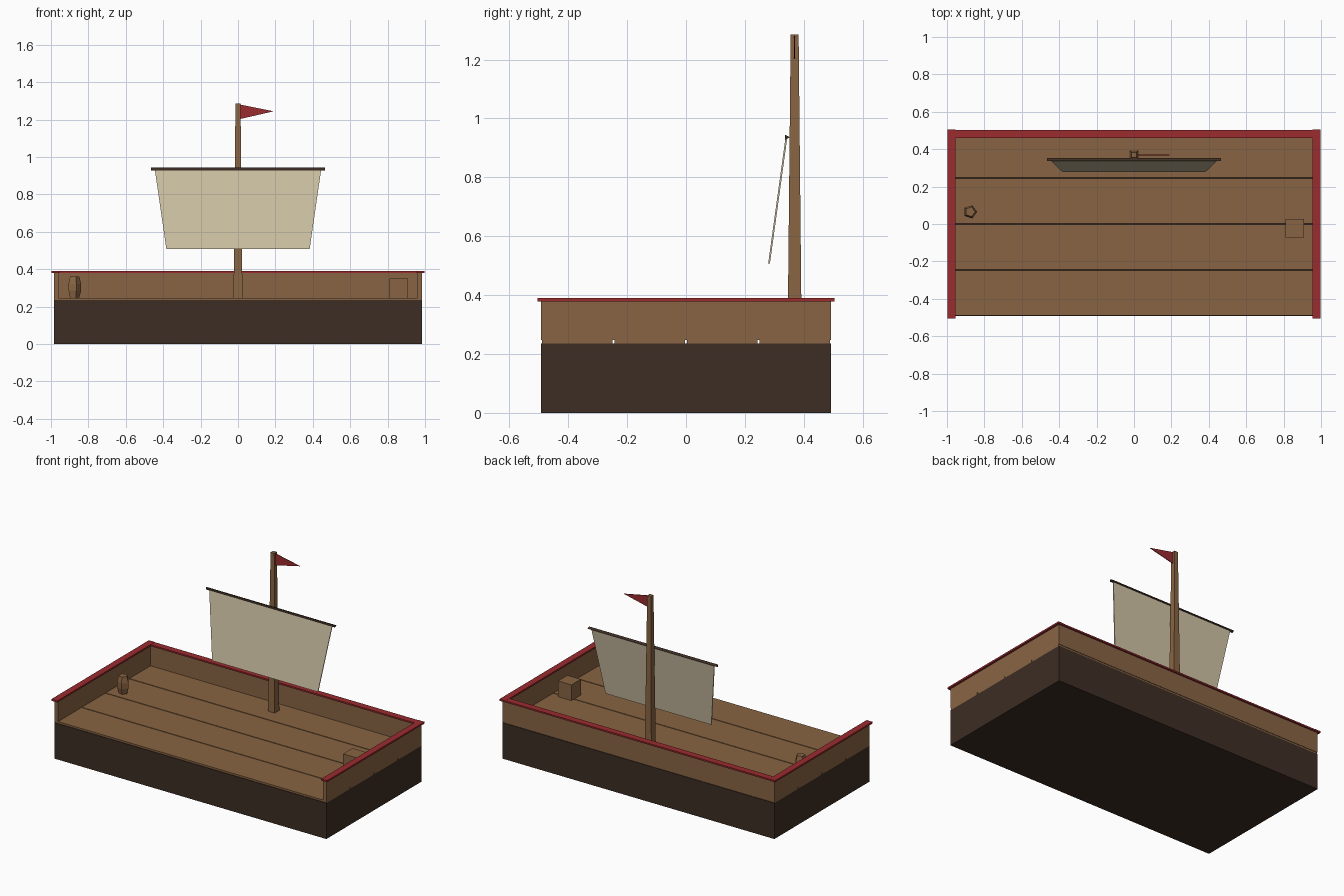
import bpy, bmesh, math
from mathutils import Vector

if "Cube" in bpy.data.objects:
    bpy.data.objects.remove(bpy.data.objects["Cube"])


def material(name, rgb):
    lin = [(c / 255 / 12.92) if c < 11 else ((c / 255 + 0.055) / 1.055) ** 2.4 for c in rgb]
    m = bpy.data.materials.new(name)
    m.diffuse_color = (*lin, 1)
    m.use_nodes = True
    m.node_tree.nodes["Principled BSDF"].inputs["Base Color"].default_value = m.diffuse_color
    return m


WOOD = material("warm wood", (137, 100, 67))
DARK = material("dark wood", (61, 45, 36))
RED = material("red paint", (155, 43, 47))
CLOTH = material("sail cloth", (208, 196, 166))


def loft(name, rings, mat):
    """Closed solid through a list of equal-sized rings of points."""
    bm = bmesh.new()
    loops = [[bm.verts.new(p) for p in ring] for ring in rings]
    n = len(loops[0])
    for a, b in zip(loops, loops[1:]):
        for i in range(n):
            j = (i + 1) % n
            bm.faces.new((a[i], a[j], b[j], b[i]))
    bm.faces.new(loops[0][::-1])
    bm.faces.new(loops[-1])
    bmesh.ops.recalc_face_normals(bm, faces=bm.faces)
    me = bpy.data.meshes.new(name)
    bm.to_mesh(me)
    bm.free()
    me.materials.append(mat)
    ob = bpy.data.objects.new(name, me)
    bpy.context.collection.objects.link(ob)
    return ob


def rect(x0, x1, y0, y1, z):
    return [(x0, y0, z), (x1, y0, z), (x1, y1, z), (x0, y1, z)]


def box(name, x0, x1, y0, y1, z0, z1, mat):
    return loft(name, [rect(x0, x1, y0, y1, z0), rect(x0, x1, y0, y1, z1)], mat)


def polygon(cx, cy, r, n, z):
    return [(cx + r * math.cos(math.tau * i / n), cy + r * math.sin(math.tau * i / n), z)
            for i in range(n)]


# Hull and deck planks with narrow gaps
box("hull", -0.985, 0.985, -0.493, 0.493, 0, 0.235, DARK)
for i in range(4):
    y = -0.492 + i * 0.246
    box("deck_plank", -0.985, 0.985, y + 0.003, y + 0.243, 0.235, 0.247, WOOD)

# Side walls and rails, open at the front
for s, side in ((-1, "left"), (1, "right")):
    xs = sorted((s * 0.96, s * 0.985))
    box(side + "_wall", *xs, -0.492, 0.492, 0.247, 0.38, WOOD)
    xs = sorted((s * 0.955, s * 0.998))
    box(side + "_rail", *xs, -0.504, 0.504, 0.379, 0.39, RED)

# Back wall and rail
box("back_wall", -0.96, 0.96, 0.467, 0.492, 0.247, 0.38, WOOD)
box("back_rail", -0.955, 0.955, 0.46, 0.503, 0.379, 0.389, RED)

# Tapered square mast
MY = 0.369
loft("mast", [rect(-r, r, MY - r, MY + r, z) for r, z in ((0.024, 0.247), (0.0135, 1.285))], WOOD)

# Pennant
loft("flag", [[(0.012, y, 1.28), (0.012, y, 1.203), (0.19, y, 1.244)]
              for y in (MY - 0.002, MY + 0.002)], RED)

# Three-sided yard
loft("yard", [[(x, 0.337, 0.944), (x, 0.337, 0.928), (x, 0.354, 0.936)]
              for x in (-0.466, 0.466)], DARK)

# Leaning sail, narrower at the foot
loft("sail", [rect(-w, w, y - 0.003, y + 0.003, z)
              for w, y, z in ((0.383, 0.282, 0.507), (0.445, 0.341, 0.935))], CLOTH)

# Cargo on deck
box("crate", 0.811, 0.909, -0.071, 0.026, 0.247, 0.35, WOOD)
loft("barrel", [polygon(-0.876, 0.065, r, 5, z)
                for r, z in ((0.027, 0.247), (0.037, 0.285), (0.037, 0.322), (0.027, 0.36))], WOOD)
